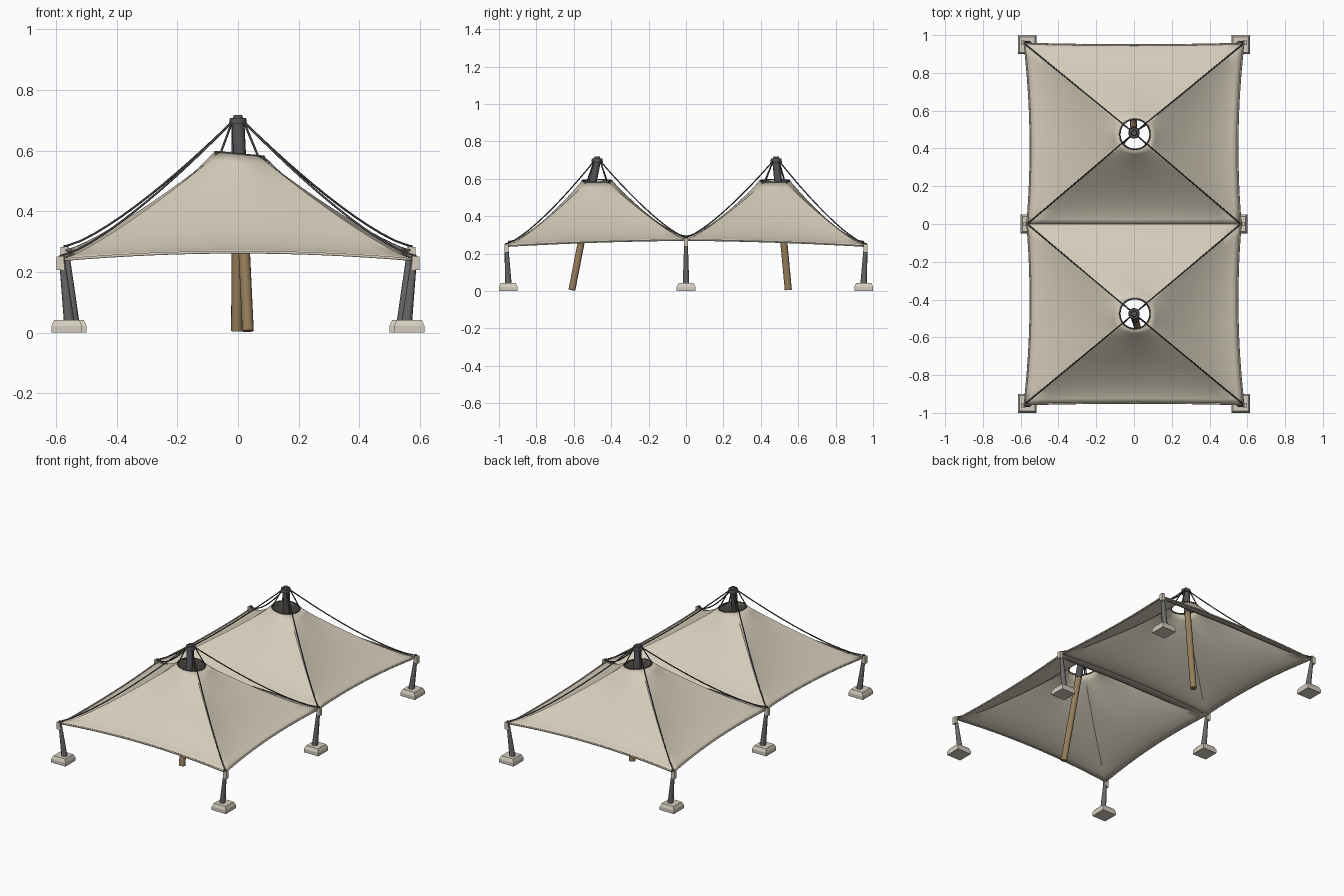
import bpy, bmesh, math
from mathutils import Vector

if "Cube" in bpy.data.objects:
    bpy.data.objects.remove(bpy.data.objects["Cube"])


def mat(name, rgb):
    m = bpy.data.materials.new(name)
    m.diffuse_color = (*rgb, 1)
    m.use_nodes = True
    m.node_tree.nodes["Principled BSDF"].inputs["Base Color"].default_value = m.diffuse_color
    return m


CANVAS = mat("cream canvas", (0.66, 0.60, 0.49))
STONE = mat("pale stone", (0.66, 0.61, 0.52))
STEEL = mat("dark steel", (0.085, 0.085, 0.09))
POST = mat("grey steel", (0.14, 0.14, 0.145))
WOOD = mat("brown wood", (0.30, 0.205, 0.105))


def add(name, bm, m, smooth=None):
    bmesh.ops.recalc_face_normals(bm, faces=bm.faces)
    me = bpy.data.meshes.new(name)
    bm.to_mesh(me)
    bm.free()
    me.materials.append(m)
    ob = bpy.data.objects.new(name, me)
    bpy.context.collection.objects.link(ob)
    if smooth:
        bpy.ops.object.select_all(action='DESELECT')
        ob.select_set(True)
        bpy.context.view_layer.objects.active = ob
        bpy.ops.object.shade_smooth_by_angle(angle=math.radians(smooth))
    return ob


def rod(name, a, b, r1, r2, m, n=12, smooth=40):
    a, b = Vector(a), Vector(b)
    bm = bmesh.new()
    bmesh.ops.create_cone(bm, cap_ends=True, segments=n, radius1=r1, radius2=r2, depth=(b - a).length)
    q = (b - a).to_track_quat('Z', 'Y')
    for v in bm.verts:
        v.co = q @ v.co + (a + b) / 2
    return add(name, bm, m, smooth)


def block(name, c, size, m, top=1.0):
    bm = bmesh.new()
    bmesh.ops.create_cube(bm, size=1)
    for v in bm.verts:
        k = top if v.co.z > 0 else 1
        v.co = Vector((v.co.x * size[0] * k, v.co.y * size[1] * k, v.co.z * size[2])) + Vector(c)
    return add(name, bm, m)


def cable(name, pts, r, m, closed=False):
    cu = bpy.data.curves.new(name, 'CURVE')
    cu.dimensions = '3D'
    cu.bevel_depth = r
    cu.bevel_resolution = 1
    sp = cu.splines.new('POLY')
    sp.points.add(len(pts) - 1)
    for p, c in zip(sp.points, pts):
        p.co = (*c, 1)
    sp.use_cyclic_u = closed
    cu.materials.append(m)
    ob = bpy.data.objects.new(name, cu)
    bpy.context.collection.objects.link(ob)


RING_R = 0.08
N, T = 16, 16


def boundary(s):
    # outline of one canopy: outer edge, right side, valley, left side
    pts = []
    o, i = (0.58, 0.955, 0.24), (0.565, 0.0, 0.272)
    edges = [((-o[0], o[1], o[2]), o, (0, -0.008, 0.025)),
             (o, i, (-0.024, 0, 0.006)),
             (i, (-i[0], i[1], i[2]), (0, 0, 0.022)),
             ((-i[0], i[1], i[2]), (-o[0], o[1], o[2]), (0.024, 0, 0.006))]
    for a, b, bow in edges:
        for k in range(N):
            u = k / N
            w = 4 * u * (1 - u)
            p = Vector(a).lerp(Vector(b), u) + Vector(bow) * w
            p.y *= s
            pts.append((p, math.sin(math.pi * u)))
    return pts


def sheet_point(p, side, c, t):
    d = Vector((p.x - c.x, p.y - c.y, 0)).normalized()
    ring = c + d * RING_R
    ring.z -= d.x * 0.008
    q = ring.lerp(p, t)
    q.z = p.z + (ring.z - p.z) * (1 - t) ** (1.22 + 0.22 * side)
    return q


# canopies, one for each mast
for s, tag, foot, head in ((-1, "front", (0.033, -0.61), (0.0, -0.475)),
                           (1, "back", (-0.004, 0.547), (0.0, 0.482))):
    c = Vector((0.005, s * 0.475, 0.588))
    outline = boundary(s)
    bm = bmesh.new()
    rows = [[bm.verts.new(sheet_point(p, e, c, j / T)) for p, e in outline] for j in range(T + 1)]
    L = len(outline)
    for j in range(T):
        for k in range(L):
            bm.faces.new((rows[j][k], rows[j][(k + 1) % L], rows[j + 1][(k + 1) % L], rows[j + 1][k]))
    ob = add(tag + "_canopy", bm, CANVAS, 40)
    sol = ob.modifiers.new("thickness", 'SOLIDIFY')
    sol.thickness = 0.004
    sol.offset = 0

    # hem around the free edges and the steel ring at the opening
    hem = [p for p, e in outline]
    cable(tag + "_hem", hem[3 * N:] + hem[:2 * N + 1], 0.005, CANVAS)
    cable(tag + "_ring", [sheet_point(p, e, c, 0) for p, e in outline[::2]], 0.004, STEEL, True)

    # mast: timber shaft, steel head, cap
    f, h = Vector((*foot, 0.005)), Vector((*head, 0.70))
    mid = f.lerp(h, 0.77)
    rod(tag + "_mast", f, mid, 0.019, 0.019, WOOD, 14)
    rod(tag + "_mast_head", mid, h, 0.021, 0.021, STEEL, 14)
    rod(tag + "_mast_cap", h - Vector((0, 0, 0.012)), h + Vector((0, 0, 0.008)), 0.031, 0.028, STEEL, 10)
    rod(tag + "_mast_finial", h, h + Vector((0, 0, 0.018)), 0.02, 0.014, STEEL, 10)

    # ridge cables to the corners and hangers to the ring
    for k in range(4):
        p = outline[k * N][0]
        d = Vector((p.x - h.x, p.y - h.y, 0)).normalized()
        start = h + d * 0.025 - Vector((0, 0, 0.005))
        path = []
        for j in range(13):
            t = j / 12
            q = start.lerp(p, t)
            q.z = p.z + 0.014 + (start.z - p.z - 0.014) * (1 - t) ** 1.3
            path.append(q)
        cable(tag + "_ridge_cable", path, 0.0035, STEEL)
        cable(tag + "_hanger", [start, sheet_point(p, 0, c, 0)], 0.0035, STEEL)

# six edge posts on stone feet
for sx in (-1, 1):
    for y, z, fx, px in ((-0.955, 0.24, 0.565, 0.58), (0, 0.272, 0.55, 0.567), (0.955, 0.24, 0.565, 0.58)):
        fy = y * 0.995
        block("stone_foot", (sx * fx, fy, 0.011), (0.10, 0.10, 0.022), STONE)
        block("stone_foot_top", (sx * fx, fy, 0.032), (0.10, 0.10, 0.020), STONE, 0.82)
        rod("edge_post", (sx * (fx - 0.008), fy, 0.038), (sx * px, y * 1.005, z - 0.005), 0.018, 0.010, POST, 10)
        block("post_clamp", (sx * (px + 0.006), y * 1.005, z - 0.012), (0.024, 0.022, 0.045), CANVAS)
        rod("post_pin", (sx * px, y * 1.005, z - 0.02), (sx * px, y * 1.005, z + 0.017), 0.009, 0.008, STEEL, 8)
